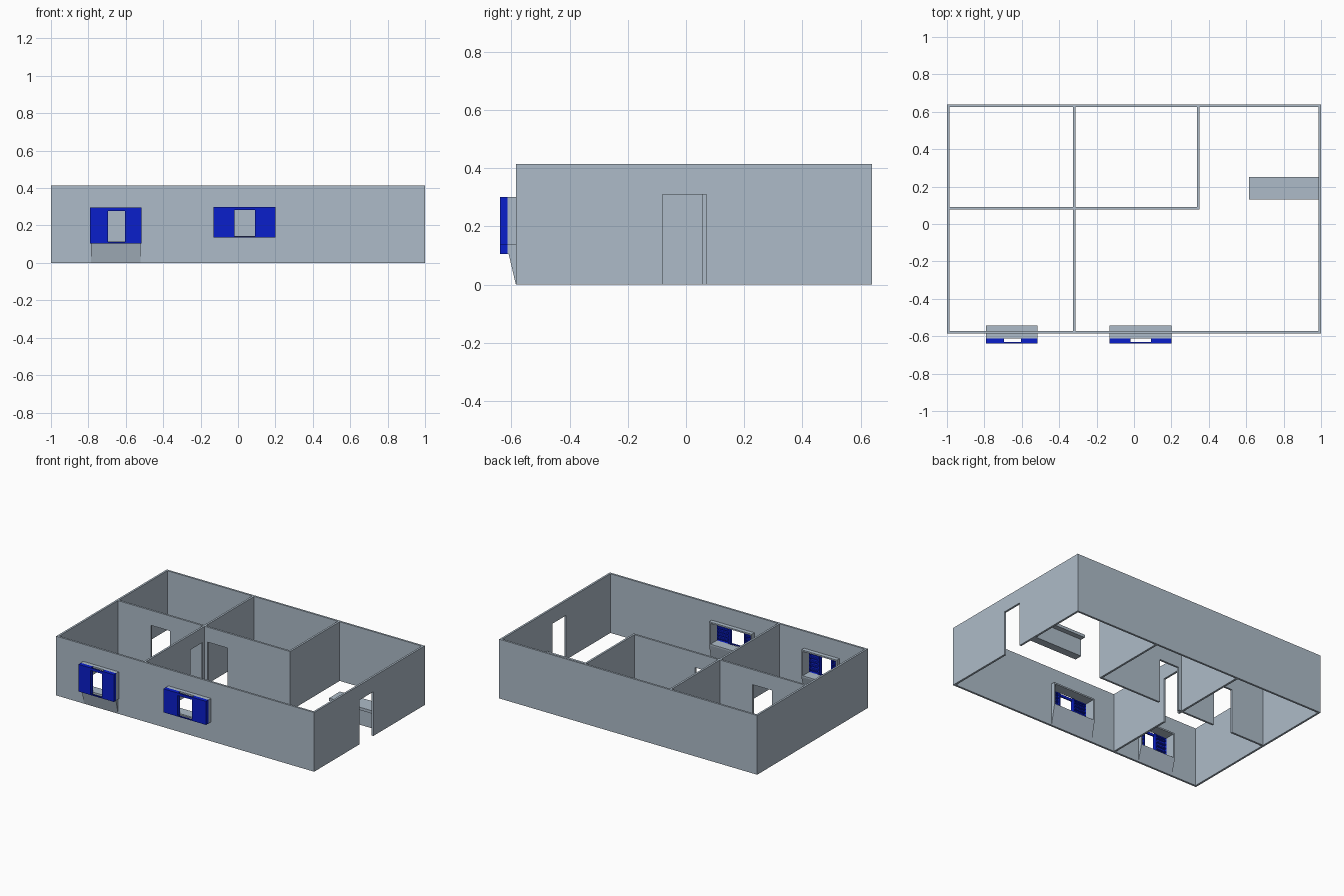
import bpy
import bmesh
from mathutils import Matrix

cube = bpy.data.objects.get("Cube")
if cube:
    bpy.data.objects.remove(cube, do_unlink=True)


def material(name, rgb):
    m = bpy.data.materials.new(name)
    m.use_nodes = True
    m.diffuse_color = (*rgb, 1)
    m.node_tree.nodes["Principled BSDF"].inputs["Base Color"].default_value = (*rgb, 1)
    return m


GREY = material("blue grey plaster", (0.42, 0.50, 0.58))
BLUE = material("shutter blue", (0.003, 0.013, 0.60))


def rect(a0, a1, z0, z1):
    return [(a0, z0), (a1, z0), (a1, z1), (a0, z1)]


def panel(name, loops, axis, near, far, mat=GREY):
    """Upright outline (with holes) along x or y, given thickness across it."""
    curve = bpy.data.curves.new(name, "CURVE")
    curve.dimensions = "2D"
    curve.fill_mode = "BOTH"
    curve.extrude = abs(far - near) / 2
    for loop in loops:
        spline = curve.splines.new("POLY")
        spline.points.add(len(loop) - 1)
        spline.use_cyclic_u = True
        for point, (a, z) in zip(spline.points, loop):
            point.co = (a, z, 0, 1)
    temp = bpy.data.objects.new("temp", curve)
    bpy.context.collection.objects.link(temp)
    graph = bpy.context.evaluated_depsgraph_get()
    mesh = bpy.data.meshes.new_from_object(temp.evaluated_get(graph))
    bpy.data.objects.remove(temp, do_unlink=True)

    mid = (near + far) / 2
    if axis == "x":
        turn = Matrix(((1, 0, 0, 0), (0, 0, -1, mid), (0, 1, 0, 0), (0, 0, 0, 1)))
    else:
        turn = Matrix(((0, 0, 1, mid), (1, 0, 0, 0), (0, 1, 0, 0), (0, 0, 0, 1)))
    mesh.transform(turn)
    bm = bmesh.new()
    bm.from_mesh(mesh)
    bmesh.ops.remove_doubles(bm, verts=bm.verts, dist=0.0001)
    bmesh.ops.recalc_face_normals(bm, faces=bm.faces)
    for face in bm.faces:
        face.smooth = False
    bm.to_mesh(mesh)
    bm.free()
    mesh.name = name
    mesh.materials.clear()
    mesh.materials.append(mat)
    obj = bpy.data.objects.new(name, mesh)
    bpy.context.collection.objects.link(obj)
    return obj


FRONT, BACK, TOP, DOOR, T = -0.585, 0.64, 0.415, 0.31, 0.014


def wall(name, axis, a0, a1, near, doors=(), holes=()):
    outline = [(a0, 0)]
    for d0, d1 in doors:
        outline += [(d0, 0), (d0, DOOR), (d1, DOOR), (d1, 0)]
    outline += [(a1, 0), (a1, TOP), (a0, TOP)]
    panel(name, [outline, *holes], axis, near, near + T)


# Windows: x range, z range, gap between shutters, outside apron
windows = {
    "left_window": (-0.79, -0.515, 0.105, 0.295, -0.695, -0.605, True),
    "middle_window": (-0.13, 0.20, 0.135, 0.30, -0.02, 0.09, False),
}

# Outer walls
wall("front_wall", "x", -1, 1, FRONT,
     holes=[rect(w[0] + 0.01, w[1] - 0.01, w[2] + 0.01, w[3] - 0.01)
            for w in windows.values()])
wall("back_wall", "x", -1, 1, BACK - T)
wall("plain_end_wall", "y", FRONT + T, BACK - T, -1)
wall("entrance_wall", "y", FRONT + T, BACK - T, 1 - T, [(-0.08, 0.07)])

# Room partitions
wall("long_partition", "x", -1 + T, 0.35, 0.078, [(-0.73, -0.58), (-0.29, -0.135)])
wall("cross_partition", "y", FRONT + T, BACK - T, -0.327, [(-0.08, 0.055)])
wall("short_partition", "y", 0.078 + T, BACK - T, 0.35 - T)

# Counter beside the entrance: top slab on a narrower base
panel("counter_top", [rect(0.615, 1 - T, 0.12, 0.14)], "x", 0.13, 0.25)
panel("counter_base", [rect(0.615, 1 - T, 0, 0.12)], "x", 0.16, 0.215)

for name, (x0, x1, z0, z1, g0, g1, apron) in windows.items():
    # Deep frame passing through the wall
    panel(name + "_frame", [rect(x0, x1, z0, z1),
                            rect(x0 + 0.01, x1 - 0.01, z0 + 0.01, z1 - 0.01)],
          "x", -0.613, -0.542)
    # Sloped support under the sill, inside and sometimes outside
    panel(name + "_inner_apron",
          [[(FRONT + T, 0), (-0.542, z0), (FRONT + T, z0)]], "y", x0, x1)
    if apron:
        panel(name + "_outer_apron",
              [[(FRONT, 0), (FRONT, z0 + 0.01), (-0.612, z0 + 0.01)]],
              "y", x0 + 0.005, x1 - 0.005)
    # Shutter skin with the open gap in the middle
    low, high = z0 + 0.007, z1 - 0.018
    panel(name + "_shutter", [rect(x0, x1, z0, z1), rect(g0, g1, low, high)],
          "x", -0.64, -0.632, BLUE)
    # Raised rim and slats on the room side of each leaf
    for side, a, b in (("left", g1, x1), ("right", x0, g0)):
        panel(f"{name}_{side}_rim",
              [rect(a, b, z0, z1), rect(a + 0.01, b - 0.01, z0 + 0.01, z1 - 0.01)],
              "x", -0.632, -0.613, BLUE)
        for i in range(1, 7):
            z = z0 + (z1 - z0) * i / 7
            panel(f"{name}_{side}_slat_{i}", [rect(a + 0.01, b - 0.01, z - 0.004, z + 0.004)],
                  "x", -0.632, -0.618, BLUE)
